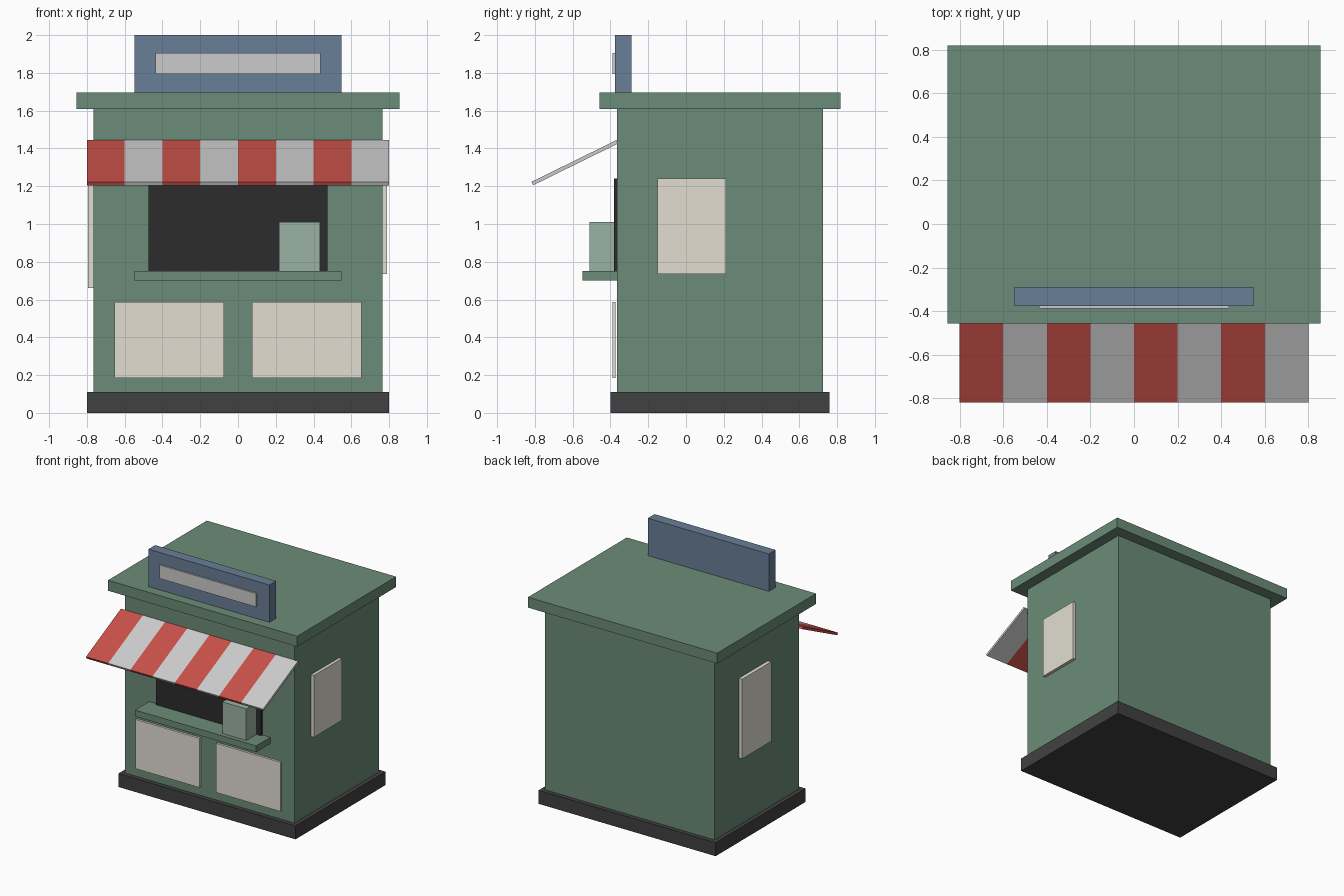
import bpy, bmesh, math
from mathutils import Vector

if "Cube" in bpy.data.objects:
    bpy.data.objects.remove(bpy.data.objects["Cube"])


def material(name, r, g, b):
    m = bpy.data.materials.new(name)
    m.diffuse_color = (r, g, b, 1)
    m.use_nodes = True
    m.node_tree.nodes["Principled BSDF"].inputs["Base Color"].default_value = m.diffuse_color
    return m


GREEN = material("green_paint", 0.148, 0.263, 0.188)
BLUE = material("blue_paint", 0.14, 0.21, 0.31)
CREAM = material("cream_panel", 0.76, 0.73, 0.64)
BLACK = material("dark_opening", 0.025, 0.025, 0.025)
DARK = material("dark_base", 0.053, 0.053, 0.055)
RED = material("red_cloth", 0.57, 0.08, 0.064)
WHITE = material("white_cloth", 0.8, 0.8, 0.8)
TEAL = material("grey_green", 0.33, 0.45, 0.38)


def finish(name, bm, mats):
    bmesh.ops.recalc_face_normals(bm, faces=bm.faces)
    me = bpy.data.meshes.new(name)
    bm.to_mesh(me)
    bm.free()
    for m in mats:
        me.materials.append(m)
    ob = bpy.data.objects.new(name, me)
    bpy.context.collection.objects.link(ob)
    return ob


def box(name, x, y, z, mat):
    """Box given by its (min, max) range on each axis."""
    bm = bmesh.new()
    bmesh.ops.create_cube(bm, size=1)
    for v in bm.verts:
        v.co = Vector([r[0] if c < 0 else r[1] for c, r in zip(v.co, (x, y, z))])
    return finish(name, bm, [mat])


# Main volumes
box("base", (-0.80, 0.80), (-0.40, 0.76), (0, 0.11), DARK)
box("body", (-0.765, 0.765), (-0.365, 0.725), (0.11, 1.61), GREEN)
box("roof", (-0.855, 0.855), (-0.457, 0.818), (1.61, 1.695), GREEN)

# Roof sign with blank face
box("sign_board", (-0.547, 0.547), (-0.375, -0.288), (1.695, 2.0), BLUE)
box("sign_face", (-0.436, 0.436), (-0.388, -0.375), (1.795, 1.905), WHITE)

# Serving window, counter and the box on it
box("serving_window", (-0.475, 0.475), (-0.382, -0.365), (0.75, 1.24), BLACK)
box("counter", (-0.547, 0.547), (-0.547, -0.365), (0.70, 0.752), GREEN)
box("counter_box", (0.217, 0.433), (-0.512, -0.382), (0.752, 1.01), TEAL)

# Front panels, mirrored about the centre
for side, s in (("left", -1), ("right", 1)):
    x = sorted((s * 0.075, s * 0.655))
    box("front_panel_" + side, x, (-0.39, -0.372), (0.185, 0.587), CREAM)

# Side panels, placed differently on each wall
box("side_panel_right", (0.765, 0.79), (-0.15, 0.213), (0.735, 1.24), CREAM)
box("side_panel_left", (-0.795, -0.765), (0.035, 0.41), (0.66, 1.31), CREAM)

# Striped awning: one sloped slab swept along x, eight alternating stripes
top, low = Vector((0, -0.364, 1.435)), Vector((0, -0.814, 1.214))
d = (low - top).normalized()
n = Vector((0, d.z, -d.y)) * 0.01
profile = [top + n, low + n, low - n, top - n]
bm = bmesh.new()
rings = [[bm.verts.new(p + Vector((-0.8 + 0.2 * i, 0, 0))) for p in profile]
         for i in range(9)]
for i in range(8):
    a, b = rings[i], rings[i + 1]
    for k in range(4):
        j = (k + 1) % 4
        bm.faces.new((a[k], a[j], b[j], b[k])).material_index = i % 2
bm.faces.new(rings[0]).material_index = 0
bm.faces.new(rings[-1]).material_index = 1
finish("awning", bm, [RED, WHITE])
